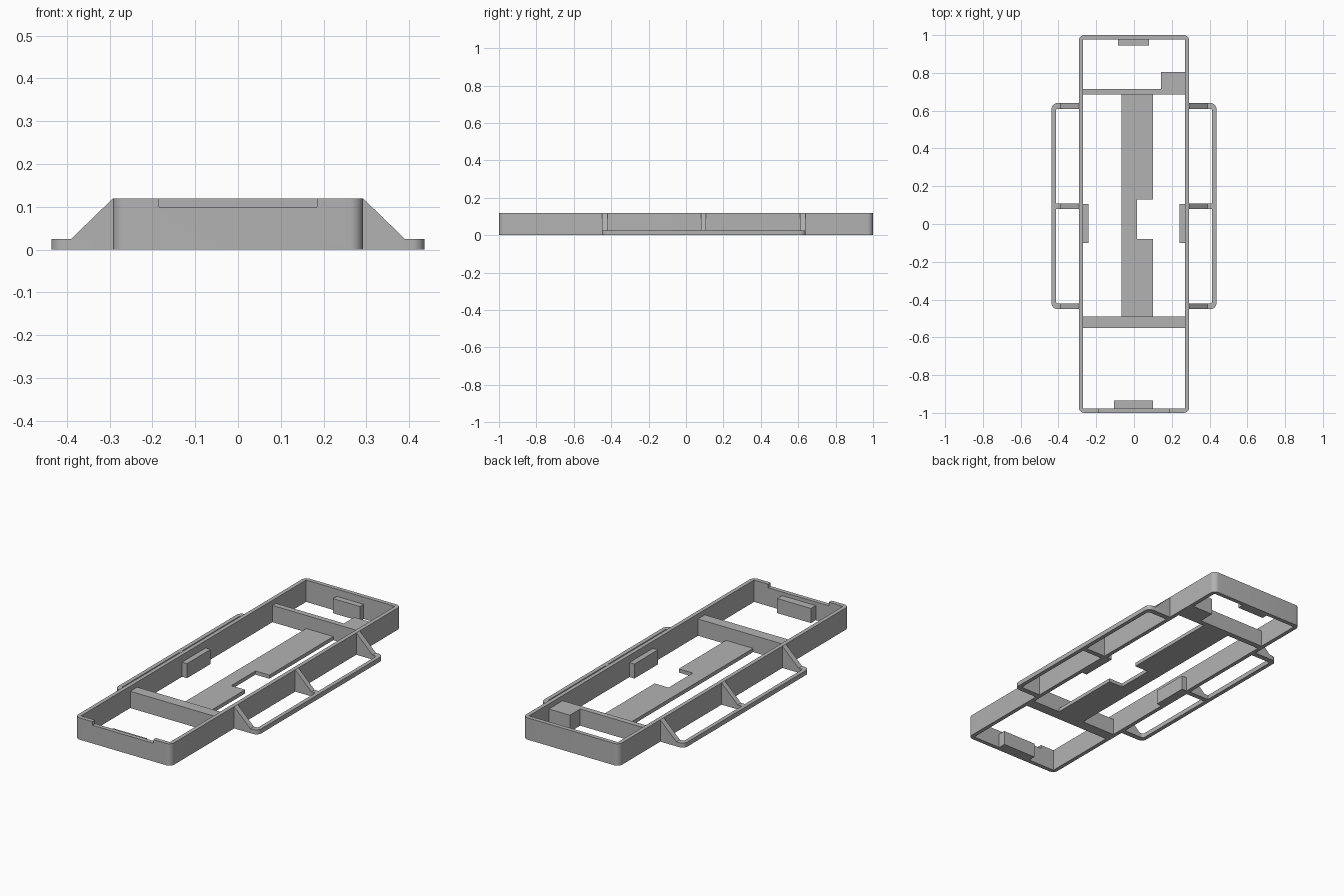
import bpy
import bmesh
from math import sin, cos, pi, radians

if "Cube" in bpy.data.objects:
    bpy.data.objects.remove(bpy.data.objects["Cube"], do_unlink=True)

grey = bpy.data.materials.new("plain_grey")
GREY = (0.45, 0.45, 0.45, 1)
grey.use_nodes = True
grey.diffuse_color = GREY
grey.node_tree.nodes["Principled BSDF"].inputs["Base Color"].default_value = GREY


def finish(name, bm, mirror=False):
    """Turn a bmesh into a named object, optionally mirrored across x."""
    bmesh.ops.remove_doubles(bm, verts=bm.verts, dist=1e-5)
    bmesh.ops.recalc_face_normals(bm, faces=bm.faces)
    mesh = bpy.data.meshes.new(name)
    bm.to_mesh(mesh)
    bm.free()
    obj = bpy.data.objects.new(name, mesh)
    bpy.context.collection.objects.link(obj)
    mesh.materials.append(grey)
    if mirror:
        obj.modifiers.new("mirror", 'MIRROR')
    return obj


def prism(name, points, direction, mirror=False):
    """Extrude a closed 3D outline along a direction."""
    bm = bmesh.new()
    face = bm.faces.new([bm.verts.new(p) for p in points])
    out = bmesh.ops.extrude_face_region(bm, geom=[face], use_keep_orig=True)
    moved = [v for v in out["geom"] if isinstance(v, bmesh.types.BMVert)]
    bmesh.ops.translate(bm, verts=moved, vec=direction)
    return finish(name, bm, mirror)


def slab(name, outline, z0, z1, mirror=False):
    return prism(name, [(x, y, z0) for x, y in outline], (0, 0, z1 - z0), mirror)


def box(name, x0, x1, y0, y1, z0, z1, mirror=False):
    return slab(name, [(x0, y0), (x1, y0), (x1, y1), (x0, y1)], z0, z1, mirror)


def rounded(x0, x1, y0, y1, radii, steps=8):
    """Rectangle outline with one radius per corner, counter-clockwise."""
    corners = [(x0, y0, 1, 1), (x1, y0, -1, 1), (x1, y1, -1, -1), (x0, y1, 1, -1)]
    pts = []
    for i, ((x, y, sx, sy), r) in enumerate(zip(corners, radii)):
        for k in range(steps + 1):
            a = pi + (i + k / steps) * pi / 2
            pts.append((x + sx * r + r * cos(a), y + sy * r + r * sin(a)))
    return pts


def ring(name, outer, inner, height, mirror=False):
    """Wall between two outlines that have the same number of points."""
    bm = bmesh.new()
    loops = [[bm.verts.new((x, y, z)) for x, y in pts]
             for pts, z in ((outer, 0), (outer, height), (inner, height), (inner, 0))]
    n = len(outer)
    for a in range(4):
        p, q = loops[a], loops[(a + 1) % 4]
        for i in range(n):
            j = (i + 1) % n
            bm.faces.new((p[i], p[j], q[j], q[i]))
    # sharp corners repeat points, so collapse the empty faces
    bmesh.ops.dissolve_degenerate(bm, dist=1e-5, edges=bm.edges)
    obj = finish(name, bm, mirror)
    bpy.ops.object.select_all(action='DESELECT')
    obj.select_set(True)
    bpy.context.view_layer.objects.active = obj
    bpy.ops.object.shade_smooth_by_angle(angle=radians(30))
    return obj


H = 0.12       # main wall height
W = 0.292      # outer half width
IN = 0.27      # inner half width
BAR = 0.092    # cross bar height
TAB = 0.08     # tab height
RAIL = 0.025   # side rail height

# Main frame with a shallow notch in the front wall
frame = ring("main_frame", rounded(-W, W, -1, 1, [0.03] * 4),
             rounded(-IN, IN, -0.977, 0.977, [0] * 4), H)
cutter = box("notch_cutter", -0.185, 0.185, -1.1, -0.9, 0.1, 0.2)
cutter.hide_render = True
cut = frame.modifiers.new("notch", 'BOOLEAN')
cut.operation = 'DIFFERENCE'
cut.solver = 'EXACT'
cut.object = cutter
bpy.ops.object.modifier_apply(modifier=cut.name)
bpy.data.objects.remove(cutter, do_unlink=True)

# Cross bars, the rear one with a corner block
box("front_cross_bar", -IN, IN, -0.55, -0.49, 0, BAR)
slab("rear_cross_bar", [(-IN, 0.685), (IN, 0.685), (IN, 0.805), (0.143, 0.805),
                        (0.143, 0.715), (-IN, 0.715)], 0, BAR)

# Flat centre plank with a cut-out on one edge
slab("centre_plank", [(-0.065, -0.49), (0.1, -0.49), (0.1, -0.08), (0.015, -0.08),
                      (0.015, 0.13), (0.1, 0.13), (0.1, 0.685), (-0.065, 0.685)], 0, 0.02)

# Tabs on the inner walls
box("front_tab", -0.105, 0.1, -0.977, -0.935, 0, TAB)
box("rear_tab", -0.085, 0.08, 0.945, 0.977, 0, TAB)
box("side_tabs", 0.24, IN, -0.1, 0.105, 0, TAB, mirror=True)

# Low side rails
ring("side_rails", rounded(0.272, 0.436, -0.45, 0.64, [0, 0.03, 0.03, 0]),
     rounded(W, 0.414, -0.42, 0.61, [0, 0.012, 0.012, 0]), RAIL, mirror=True)
box("rail_middle_arms", 0.28, 0.42, 0.08, 0.108, 0, RAIL, mirror=True)

# Sloping braces between the frame and the rails
for place, y in (("front", -0.45), ("middle", 0.08), ("rear", 0.61)):
    depth = 0.028 if place == "middle" else 0.03
    prism(place + "_braces", [(0.28, y, 0), (0.39, y, 0), (0.39, y, RAIL),
                              (W, y, H), (0.28, y, H)], (0, depth, 0), mirror=True)
